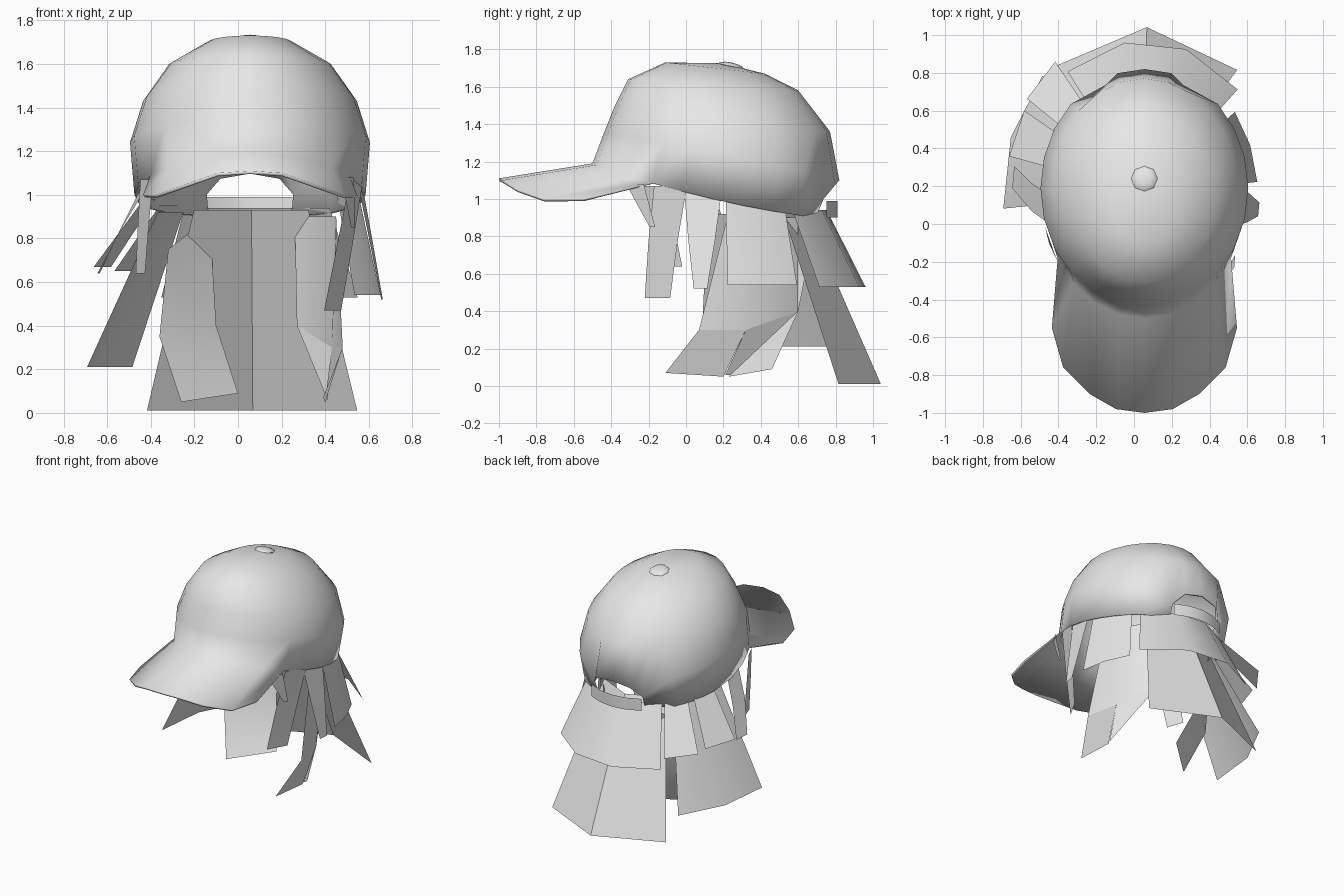
import bpy, bmesh
from math import sin, cos, pi, radians

cube = bpy.data.objects.get("Cube")
if cube:
    bpy.data.objects.remove(cube)

MIDDLE = 0.055   # the cap sits slightly to one side
SEGMENTS = 24
BACK = SEGMENTS // 2

grey = bpy.data.materials.new("light_grey")
grey.use_nodes = True
colour = (0.8, 0.8, 0.8, 1)
grey.diffuse_color = colour
grey.node_tree.nodes["Principled BSDF"].inputs["Base Color"].default_value = colour


def finish(name, bm, angle=40):
    """Turn a bmesh into a smooth-shaded object."""
    mesh = bpy.data.meshes.new(name)
    bm.to_mesh(mesh)
    bm.free()
    mesh.materials.append(grey)
    obj = bpy.data.objects.new(name, mesh)
    bpy.context.collection.objects.link(obj)
    bpy.ops.object.select_all(action="DESELECT")
    obj.select_set(True)
    bpy.context.view_layer.objects.active = obj
    bpy.ops.object.shade_smooth_by_angle(angle=radians(angle))
    return obj


def card(name, *rows):
    """Sheet of quads spanning rows of points that run from top to bottom."""
    bm = bmesh.new()
    grid = [[bm.verts.new(p) for p in row] for row in rows]
    for upper, lower in zip(grid, grid[1:]):
        for i in range(len(upper) - 1):
            bm.faces.new((upper[i], lower[i], lower[i + 1], upper[i + 1]))
    return finish(name, bm)


def around_head(degrees, scale, z):
    """Point on the head's oval; zero degrees is the back, plus is the left."""
    a = radians(degrees)
    return (MIDDLE + 0.5 * scale * sin(a), 0.16 + 0.6 * scale * cos(a), z)


def lock(name, start, end, top, bottom, flare, root=1.0, columns=1, taper=1.0, lean=0):
    """Hair sheet hanging from the rim, flared, narrowed or leaned at its tip."""
    centre, width = (start + end) / 2, end - start
    rows = []
    for t in (0, 0.5, 1):
        spread = width * (1 + (taper - 1) * t)
        scale = root + (flare - root) * t
        z = top + (bottom - top) * t
        rows.append([around_head(centre + lean * t + spread * (i / columns - 0.5), scale, z)
                     for i in range(columns + 1)])
    return card(name, *rows)


# Crown: stacked rings, each an oval whose height changes from front to back
def crown_ring(bm, front, back, width, front_z, side_z, back_z, opening=None):
    ring = []
    for i in range(SEGMENTS):
        a = 2 * pi * i / SEGMENTS
        c = cos(a)
        x = width * sin(a)
        y = (front + back) / 2 - (back - front) / 2 * c
        z = side_z + (front_z - back_z) / 2 * c + ((front_z + back_z) / 2 - side_z) * c * c
        off = abs(i - BACK)
        if opening and off == 2:             # sides of the rear opening
            x *= 0.75
        if opening == "arch" and off in (1, 2):   # its rounded top
            z = back_z - 0.025 * off * off
        ring.append(bm.verts.new((MIDDLE + x, y, z)))
    return ring


bm = bmesh.new()
grid = [
    crown_ring(bm, -0.5, 0.78, 0.53, 1.19, 1, 0.89, "rim"),
    crown_ring(bm, -0.44, 0.82, 0.55, 1.35, 1.24, 1.1, "arch"),
    crown_ring(bm, -0.38, 0.77, 0.49, 1.5, 1.43, 1.36),
    crown_ring(bm, -0.31, 0.6, 0.37, 1.64, 1.6, 1.58),
    crown_ring(bm, -0.11, 0.42, 0.19, 1.73, 1.7, 1.67),
]
for level, (low, high) in enumerate(zip(grid, grid[1:])):
    for i in range(SEGMENTS):
        j = (i + 1) % SEGMENTS
        if level == 0 and BACK - 2 <= i < BACK + 2:
            continue
        bm.faces.new((low[i], low[j], high[j], high[i]))
top = bm.verts.new((MIDDLE, 0.2, 1.725))
for i in range(SEGMENTS):
    bm.faces.new((grid[-1][i], grid[-1][(i + 1) % SEGMENTS], top))

# Brim: grows out of the front of the rim, drooping to the sides
half_brim = [(0, -1, 1.11), (0.15, -0.98, 1.1), (0.29, -0.9, 1.05), (0.43, -0.76, 1), (0.49, -0.55, 1)]
edge = {}
for i, (x, y, z) in enumerate(half_brim):
    edge[i] = bm.verts.new((MIDDLE + x, y, z))
    if i:
        edge[-i] = bm.verts.new((MIDDLE - x, y, z))
for i in range(-4, 4):
    bm.faces.new((edge[i], edge[i + 1], grid[0][i + 1], grid[0][i]))
bm.normal_update()
cap = finish("cap", bm, 75)
solid = cap.modifiers.new("thickness", "SOLIDIFY")
solid.thickness = 0.015
solid.offset = -1

# Button on top
bm = bmesh.new()
bmesh.ops.create_uvsphere(bm, u_segments=8, v_segments=6, radius=0.07)
for v in bm.verts:
    v.co.z *= 0.28
button = finish("button", bm, 60)
button.location = (MIDDLE, 0.24, 1.71)
button.rotation_euler.x = radians(-12)

# Strap across the rear opening
arc = [(MIDDLE + 0.21 * t, 0.81 - 0.06 * t * t) for t in (1, 0.5, 0, -0.5, -1)]
card("strap", [(x, y, 0.99) for x, y in arc], [(x, y, 0.9) for x, y in arc])

# Upper layer of hair
lock("upper_back_hair", -37, 47, top=0.94, bottom=0.53, flare=1.35, columns=3)
lock("upper_left_hair", 53, 85, top=1, bottom=0.54, flare=1.2, columns=2)
lock("upper_right_rear_hair", -56, -39, top=0.95, bottom=0.65, flare=1.5)
lock("upper_right_hair", -77, -60, top=0.98, bottom=0.67, flare=1.47)

# Lower layer of hair
lock("lower_back_hair", -40, 42, top=0.93, bottom=0.01, flare=1.47, root=0.8, columns=2)
lock("lower_right_hair", -95, -46, top=0.92, bottom=0.21, flare=1.5, root=0.85, columns=2)

# Loose strands by the temples
lock("left_front_strand", 124, 134, top=1.08, bottom=0.85, flare=1.1, root=1.15, taper=0.3, lean=-8)
lock("left_curled_strand", 104, 121, top=1.07, bottom=0.47, flare=0.93, root=1.07, lean=12)
lock("left_strand", 87, 106, top=1.05, bottom=0.52, flare=1.22, root=1.03, taper=0.3)
lock("right_front_strand", -126, -114, top=1.07, bottom=0.64, flare=1.09, root=1.1, lean=8)
lock("right_strand", -107, -91, top=1.03, bottom=0.64, flare=1.4, taper=0.5, lean=15)

# Inner hair that curls in towards the neck
card("inner_right_hair",
     [(-0.32, 0.45, 0.75), (-0.13, 0.7, 0.9)],
     [(-0.36, 0.35, 0.35), (-0.1, 0.6, 0.4)],
     [(-0.26, 0.23, 0.05), (0, 0.46, 0.09)])
outer, fork, inner = (0.48, 0.07, 0.3), (0.43, 0.32, 0.3), (0.27, 0.6, 0.4)
card("inner_left_hair",
     [(0.45, 0.22, 0.9), (0.44, 0.4, 0.9), (0.26, 0.6, 0.9)],
     [outer, fork, inner])
card("inner_left_front_tip", [outer, fork], [(0.39, -0.11, 0.07), (0.4, 0.2, 0.05)])
card("inner_left_rear_tip", [fork, inner], [(0.4, 0.21, 0.06), (0.41, 0.24, 0.06)])
